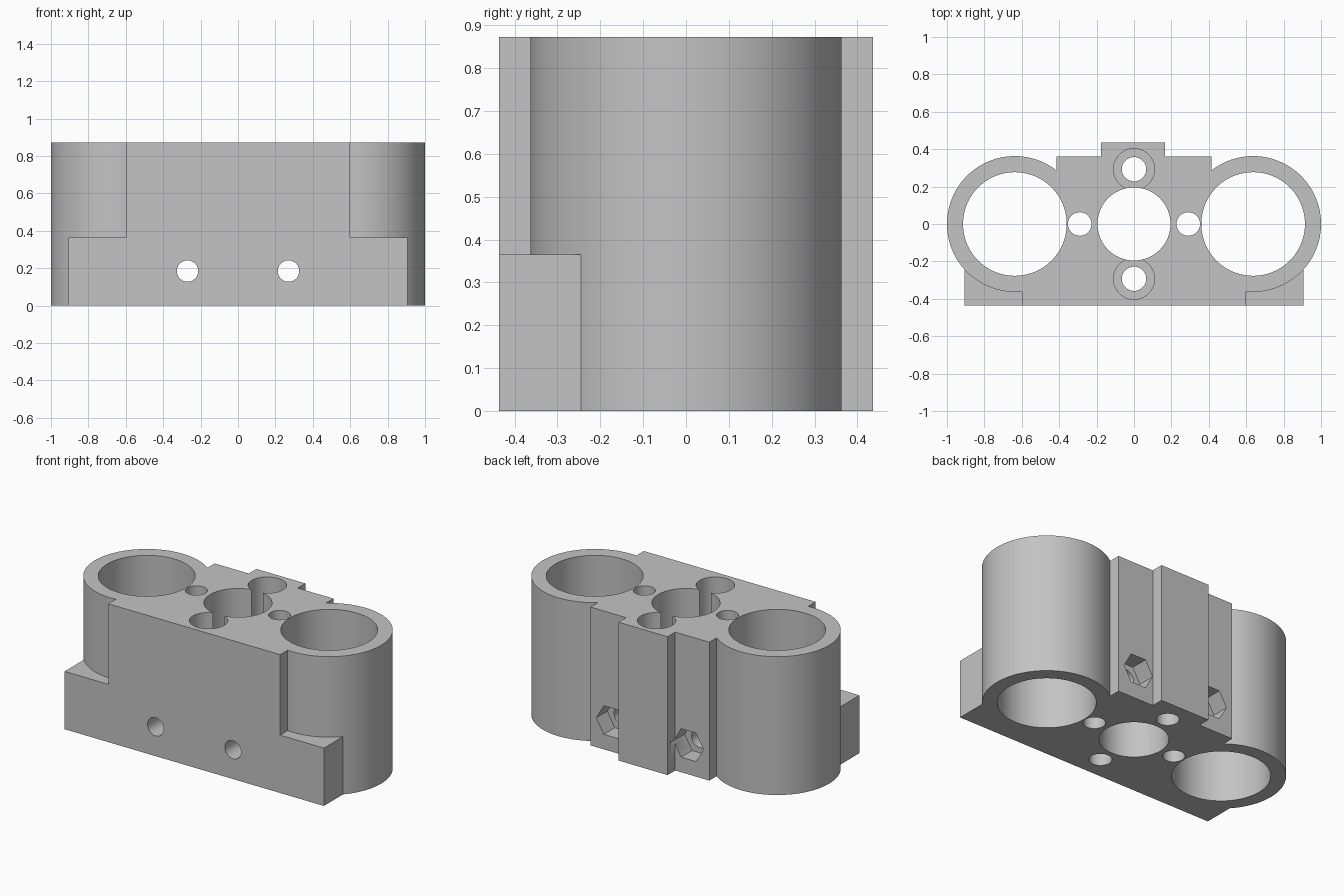
import bpy
import math

if "Cube" in bpy.data.objects:
    bpy.data.objects.remove(bpy.data.objects["Cube"], do_unlink=True)

HEIGHT = 0.873
BORE_X = 0.637
BOLT_X, BOLT_Z = 0.27, 0.185

grey = bpy.data.materials.new("plain grey")
grey.use_nodes = True
grey.diffuse_color = (0.55, 0.55, 0.55, 1)
grey.node_tree.nodes["Principled BSDF"].inputs["Base Color"].default_value = grey.diffuse_color


def box(name, x0, x1, y0, y1, z0, z1):
    bpy.ops.mesh.primitive_cube_add(size=1, location=((x0 + x1) / 2, (y0 + y1) / 2, (z0 + z1) / 2))
    ob = bpy.context.object
    ob.name = name
    ob.scale = (x1 - x0, y1 - y0, z1 - z0)
    bpy.ops.object.transform_apply(location=True, rotation=True, scale=True)
    return ob


def upright(name, x, y, radius, z0, z1, sides=96):
    bpy.ops.mesh.primitive_cylinder_add(vertices=sides, radius=radius, depth=z1 - z0,
                                        location=(x, y, (z0 + z1) / 2))
    ob = bpy.context.object
    ob.name = name
    bpy.ops.object.transform_apply(location=True, rotation=True, scale=True)
    return ob


def lengthwise(name, x, z, radius, y0, y1, sides):
    bpy.ops.mesh.primitive_cylinder_add(vertices=sides, radius=radius, depth=y1 - y0,
                                        location=(x, (y0 + y1) / 2, z),
                                        rotation=(math.pi / 2, 0, 0))
    ob = bpy.context.object
    ob.name = name
    # Turn the hexagon so that its corners point sideways
    if sides == 6:
        ob.rotation_euler = (math.pi / 2, math.pi / 6, 0)
    bpy.ops.object.transform_apply(location=True, rotation=True, scale=True)
    return ob


def combine(target, tool, operation):
    mod = target.modifiers.new(tool.name, 'BOOLEAN')
    mod.operation = operation
    mod.solver = 'EXACT'
    mod.object = tool
    bpy.context.view_layer.objects.active = target
    bpy.ops.object.modifier_apply(modifier=mod.name)
    bpy.data.objects.remove(tool, do_unlink=True)


# Centre block, stepped back and front foot
body = box("bearing_housing", -0.415, 0.415, -0.3, 0.36, 0, HEIGHT)
solids = [
    box("front_block", -0.6, 0.6, -0.436, 0, 0, HEIGHT),
    box("front_foot", -0.905, 0.905, -0.436, -0.1, 0, 0.365),
    box("back_rib", -0.177, 0.165, 0.2, 0.436, 0, HEIGHT),
]
# Round sleeves at both ends
solids += [upright("sleeve", s * BORE_X, 0, 0.363, 0, HEIGHT) for s in (-1, 1)]
for part in solids:
    combine(body, part, 'UNION')

# Vertical bores, bolt holes and counterbores
cutters = [upright("centre_bore", 0, 0, 0.195, -0.1, 1)]
for s in (-1, 1):
    cutters += [
        upright("sleeve_bore", s * BORE_X, 0, 0.277, -0.1, 1),
        upright("side_hole", s * 0.29, 0, 0.063, -0.1, 1, 48),
        upright("bolt_hole", 0, s * 0.293, 0.065, -0.1, 1, 48),
        upright("counterbore", 0, s * 0.293, 0.11, 0.45, 1, 64),
        # Horizontal bolt holes with nut pockets at the back
        lengthwise("cross_hole", s * BOLT_X, BOLT_Z, 0.057, -0.6, 0.6, 48),
        lengthwise("nut_pocket", s * BOLT_X, BOLT_Z, 0.104, 0.25, 0.4, 6),
    ]
for part in cutters:
    combine(body, part, 'DIFFERENCE')

body.data.materials.clear()
body.data.materials.append(grey)
for poly in body.data.polygons:
    poly.material_index = 0
bpy.ops.object.select_all(action='DESELECT')
body.select_set(True)
bpy.context.view_layer.objects.active = body
bpy.ops.object.shade_smooth_by_angle(angle=math.radians(30))
